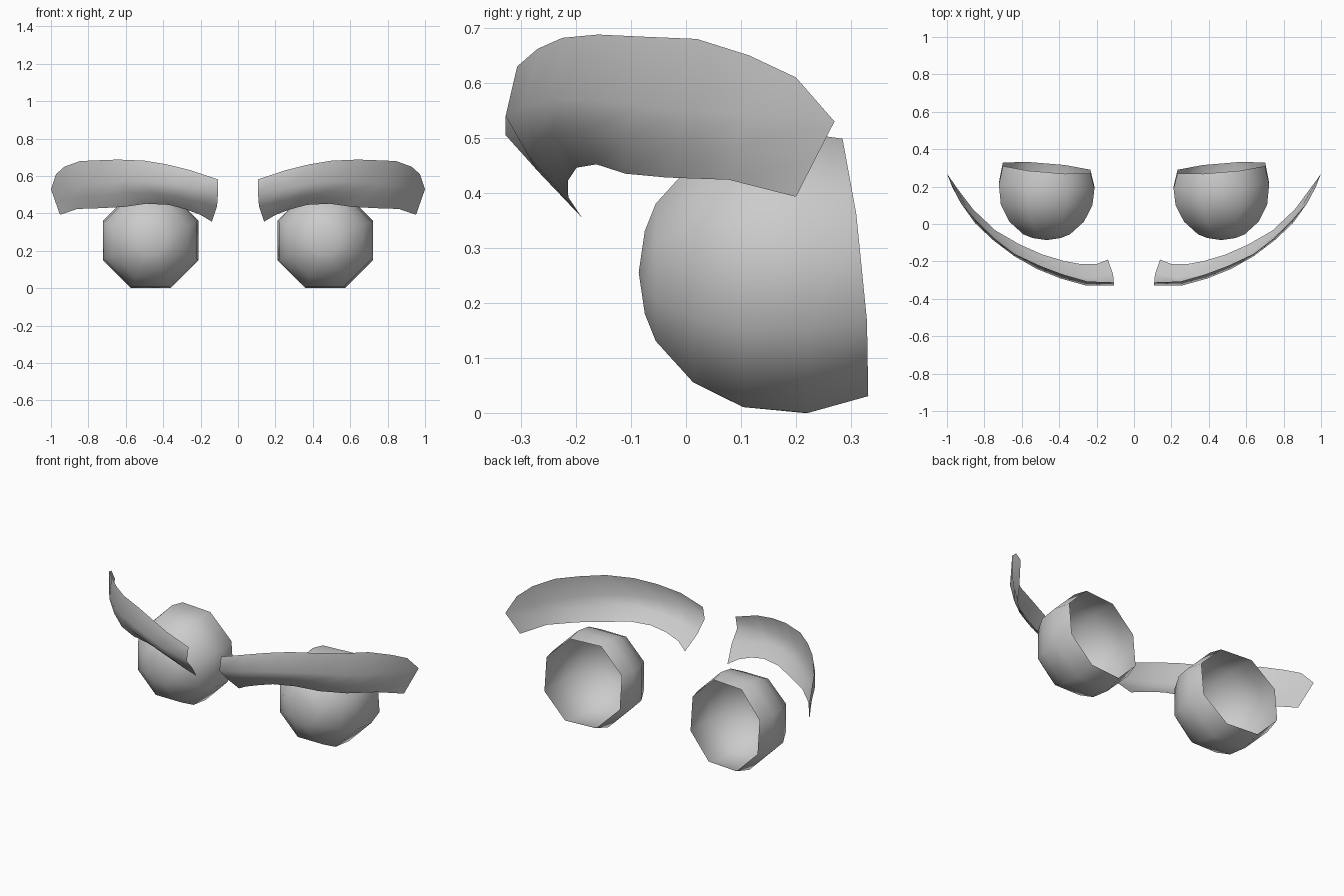
import bpy, math

if "Cube" in bpy.data.objects:
    bpy.data.objects.remove(bpy.data.objects["Cube"])

grey = bpy.data.materials.new("light grey")
grey.diffuse_color = (0.6, 0.6, 0.6, 1)
grey.use_nodes = True
grey.node_tree.nodes["Principled BSDF"].inputs["Base Color"].default_value = grey.diffuse_color


def make_object(name, verts, faces, side):
    # side -1 mirrors the part across x, keeping the faces turned outward
    verts = [(side * x, y, z) for x, y, z in verts]
    if side < 0:
        faces = [f[::-1] for f in faces]
    mesh = bpy.data.meshes.new(name)
    mesh.from_pydata(verts, [], faces)
    mesh.materials.append(grey)
    for p in mesh.polygons:
        p.use_smooth = True
    obj = bpy.data.objects.new(name, mesh)
    bpy.context.collection.objects.link(obj)


# Eyeball: eight-sided shell, open at the back with a slanted rim
# rings run front to back as (y, flat-to-flat radius, slant, lift)
EYE_RINGS = [(-0.075, 0.075, 0, 0), (-0.055, 0.125, 0, 0), (0.013, 0.2, 0, 0),
             (0.103, 0.245, 0.05, 0), (0.205, 0.2555, 0.5, 0),
             (0.30, 0.234, 1, 0.009)]
EYE_X, EYE_Z, SIDES = 0.467, 0.2555, 8


def eyeball(name, side):
    verts = [(EYE_X, -0.086, EYE_Z)]
    for y, r, slant, lift in EYE_RINGS:
        r /= math.cos(math.pi / SIDES)
        for i in range(SIDES):
            a = 2 * math.pi * (i + 0.5) / SIDES
            dx, dz = r * math.cos(a), r * math.sin(a)
            verts.append((EYE_X + dx, y + slant * (0.083 * dx - 0.1 * dz),
                          EYE_Z + dz + lift))
    faces = []
    for i in range(SIDES):
        j = (i + 1) % SIDES
        faces.append((0, 1 + i, 1 + j))
        for k in range(len(EYE_RINGS) - 1):
            a, b = 1 + k * SIDES, 1 + (k + 1) * SIDES
            faces.append((a + i, b + i, b + j, a + j))
    make_object(name, verts, faces, side)


# Eyebrow: thin curved strip, edges run from the nose outward
TOP = [(.107, -.312, .582), (.25, -.307, .63), (.38, -.27, .662),
       (.50, -.225, .682), (.64, -.16, .688), (.75, -.075, .684),
       (.845, .02, .68), (.928, .115, .65), (.973, .20, .61)]
MID = [(.107, -.328, .505), (.26, -.328, .54), (.39, -.292, .56),
       (.52, -.24, .57), (.64, -.172, .57), (.755, -.085, .56),
       (.85, .005, .55), (.925, .11, .54), (1.0, .27, .53)]
LOW = [(.14, -.19, .356), (.20, -.214, .392), (.28, -.215, .422),
       (.37, -.199, .446), (.49, -.163, .452), (.61, -.110, .435),
       (.74, -.035, .428), (.86, .078, .424), (.952, .20, .393)]
BULGE = [.015, .015, .022, .024, .022, .018, .012, .008, 0]


def eyebrow(name, side):
    verts = []
    n = len(TOP)
    # softly bulged row between the middle and the lower edge
    lower_mid = [(.5 * (m[0] + l[0]), .5 * (m[1] + l[1]) - b,
                  .5 * (m[2] + l[2])) for m, l, b in zip(MID, LOW, BULGE)]
    lower_mid[0] = (.112, -.268, .438)
    for row in (LOW, lower_mid, MID, TOP):
        verts += row
    faces = []
    for r in range(3):
        for i in range(n - 1):
            a = r * n + i
            faces.append((a, a + 1, a + n + 1, a + n))
    make_object(name, verts, faces, side)


for label, side in (("right", 1), ("left", -1)):
    eyeball(label + "_eyeball", side)
    eyebrow(label + "_eyebrow", side)
